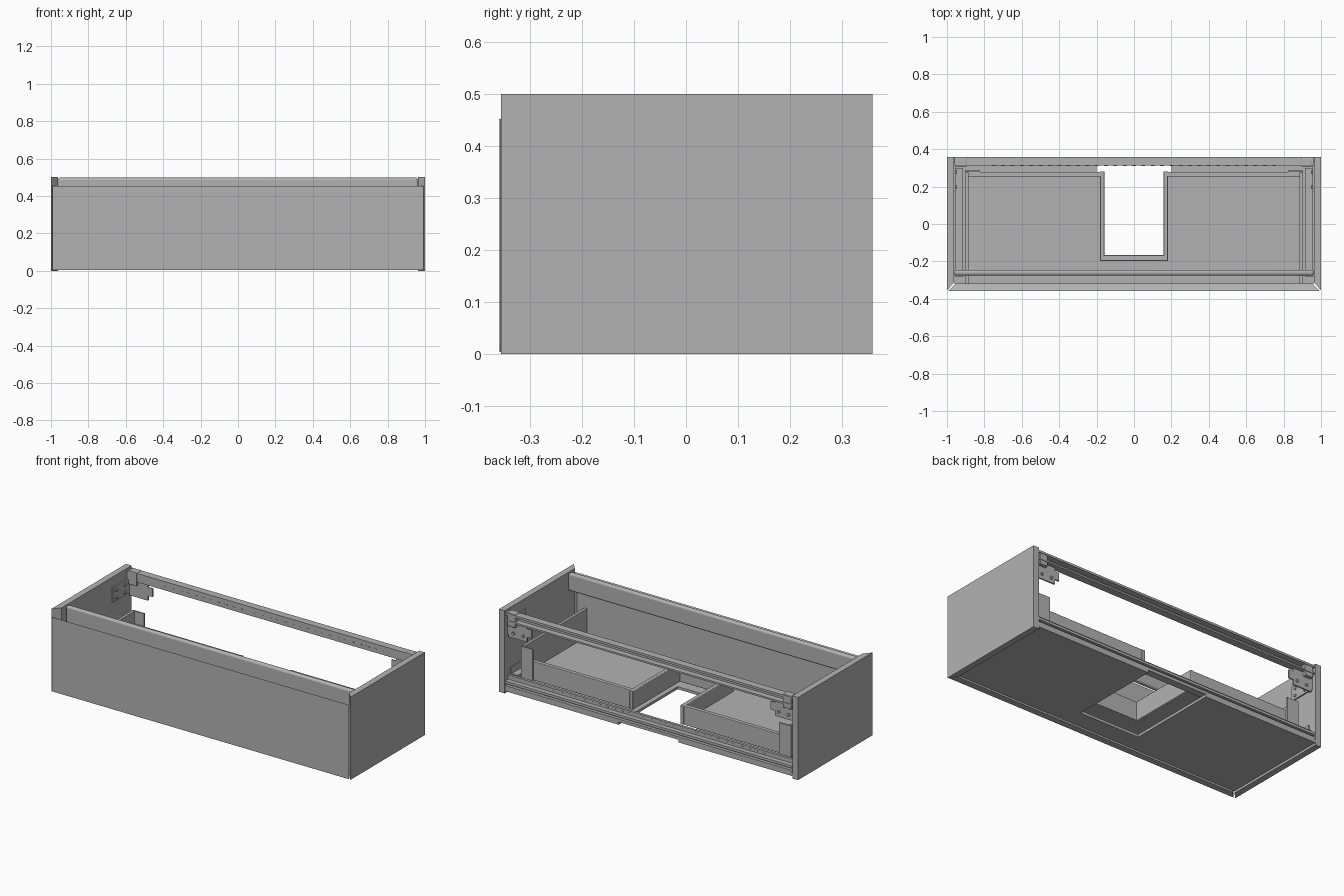
import bpy, bmesh
from mathutils import Vector

cube = bpy.data.objects.get("Cube")
if cube:
    bpy.data.objects.remove(cube, do_unlink=True)

grey = bpy.data.materials.new("plain_grey")
grey.use_nodes = True
grey.diffuse_color = (0.45, 0.45, 0.45, 1)
grey.node_tree.nodes["Principled BSDF"].inputs["Base Color"].default_value = (0.45, 0.45, 0.45, 1)


def finish(name, bm, bevel=0):
    bmesh.ops.recalc_face_normals(bm, faces=bm.faces)
    mesh = bpy.data.meshes.new(name)
    bm.to_mesh(mesh)
    bm.free()
    mesh.materials.append(grey)
    ob = bpy.data.objects.new(name, mesh)
    bpy.context.collection.objects.link(ob)
    if bevel:
        mod = ob.modifiers.new("rounding", "BEVEL")
        mod.width = bevel
        mod.segments = 4
        bpy.context.view_layer.objects.active = ob
        ob.select_set(True)
        bpy.ops.object.shade_smooth_by_angle()
        ob.select_set(False)
    return ob


def prism(name, outline, lo, hi, axis="z", bevel=0):
    """Extrude an outline along z (outline in x, y) or along x (outline in y, z)."""
    bm = bmesh.new()
    place = (lambda a, b: (a, b, lo)) if axis == "z" else (lambda a, b: (lo, a, b))
    face = bm.faces.new([bm.verts.new(place(a, b)) for a, b in outline])
    moved = bmesh.ops.extrude_face_region(bm, geom=[face])["geom"]
    step = Vector((0, 0, hi - lo)) if axis == "z" else Vector((hi - lo, 0, 0))
    bmesh.ops.translate(bm, vec=step, verts=[v for v in moved if isinstance(v, bmesh.types.BMVert)])
    return finish(name, bm, bevel)


def box(name, x, y, z, bevel=0):
    x, y = sorted(x), sorted(y)
    return prism(name, [(x[0], y[0]), (x[1], y[0]), (x[1], y[1]), (x[0], y[1])], z[0], z[1], "z", bevel)


def u_shape(name, half, front, back, notch, notch_front, z):
    """Flat panel with a notch open to the back, for the plumbing."""
    side = [(half, front), (half, back), (notch, back), (notch, notch_front)]
    prism(name, side + [(-x, y) for x, y in reversed(side)], *z)


def stud(name, centre, radius, depth, axis):
    bm = bmesh.new()
    bmesh.ops.create_cone(bm, cap_ends=True, segments=12, radius1=radius, radius2=radius, depth=depth)
    turn = Vector((0, 0, 1)).rotation_difference(Vector(axis)).to_matrix()
    bmesh.ops.rotate(bm, matrix=turn, verts=bm.verts)
    bmesh.ops.translate(bm, vec=centre, verts=bm.verts)
    finish(name, bm)


# Drawer front: mitred ends, top edge sloping down to the back
front = prism("drawer_front", [(-0.358, 0.004), (-0.358, 0.453), (-0.318, 0.423), (-0.318, 0.004)],
              -0.993, 0.993, "x")
for v in front.data.vertices:
    v.co.x -= (v.co.y + 0.358) * (1 if v.co.x > 0 else -1)

# Finger-pull rail behind the drawer front
box("front_rail", (-0.962, 0.962), (-0.275, -0.245), (0.39, 0.498), 0.012)

# Bottom panel and drawer floor, notched for plumbing
u_shape("bottom_panel", 0.962, -0.317, 0.357, 0.2, -0.205, (0.014, 0.03))
u_shape("drawer_floor", 0.89, -0.318, 0.265, 0.16, -0.19, (0.088, 0.106))

# Stepped bottom rail across the back
prism("back_bottom_rail", [(0.312, 0.03), (0.357, 0.03), (0.357, 0.048), (0.338, 0.048), (0.338, 0.06),
                           (0.357, 0.06), (0.357, 0.075), (0.328, 0.075), (0.328, 0.1), (0.312, 0.1)],
      -0.96, 0.96, "x")

# Channel-shaped hanging rail across the back
prism("back_top_rail", [(0.312, 0.435), (0.357, 0.435), (0.357, 0.445), (0.322, 0.445), (0.322, 0.475),
                        (0.357, 0.475), (0.357, 0.488), (0.312, 0.488)], -0.96, 0.96, "x")
for i in range(31):
    x = -0.75 + i * 0.05
    box("rail_slot_plate", (x - 0.01, x + 0.01), (0.311, 0.312), (0.456, 0.461))
    box("lower_slot_plate", (x - 0.01, x + 0.01), (0.328, 0.329), (0.084, 0.09))

# Drawer wall in front of the plumbing notch
box("notch_front_wall", (-0.165, 0.165), (-0.198, -0.167), (0.085, 0.2), 0.004)

for s, side in ((1, "left"), (-1, "right")):
    # Cabinet side with mitred front edge
    prism(side + "_side_panel", [(s * 1.0, -0.355), (s * 1.0, 0.358), (s * 0.962, 0.358), (s * 0.962, -0.312)], 0, 0.5)

    # Drawer walls
    box(side + "_drawer_side", (s * 0.886, s * 0.903), (-0.318, 0.275), (0.075, 0.275))
    box(side + "_drawer_back", (s * 0.16, s * 0.89), (0.253, 0.279), (0.085, 0.2), 0.004)
    box(side + "_notch_wall", (s * 0.158, s * 0.181), (-0.198, 0.282), (0.085, 0.2), 0.004)
    box(side + "_back_post", (s * 0.825, s * 0.903), (0.279, 0.288), (0.085, 0.275))

    # Drawer runner
    box(side + "_runner", (s * 0.915, s * 0.955), (-0.28, 0.3), (0.06, 0.1))
    box(side + "_runner_wall_plate", (s * 0.955, s * 0.962), (-0.28, 0.31), (0.05, 0.14))

    # Hanging bracket: back plate, side plate, hook body and screws
    box(side + "_bracket_back_plate", (s * 0.83, s * 0.955), (0.325, 0.333), (0.335, 0.445))
    box(side + "_bracket_tab", (s * 0.8, s * 0.84), (0.325, 0.333), (0.365, 0.415))
    box(side + "_bracket_side_plate", (s * 0.954, s * 0.962), (0.17, 0.333), (0.35, 0.44))
    box(side + "_bracket_body", (s * 0.895, s * 0.95), (0.308, 0.354), (0.41, 0.492), 0.004)
    for x in (0.855, 0.92):
        stud(side + "_bracket_screw", (s * x, 0.336, 0.365), 0.009, 0.01, (0, 1, 0))
    for y in (0.2, 0.28):
        for z in (0.37, 0.415):
            stud(side + "_side_screw", (s * 0.952, y, z), 0.009, 0.01, (1, 0, 0))
